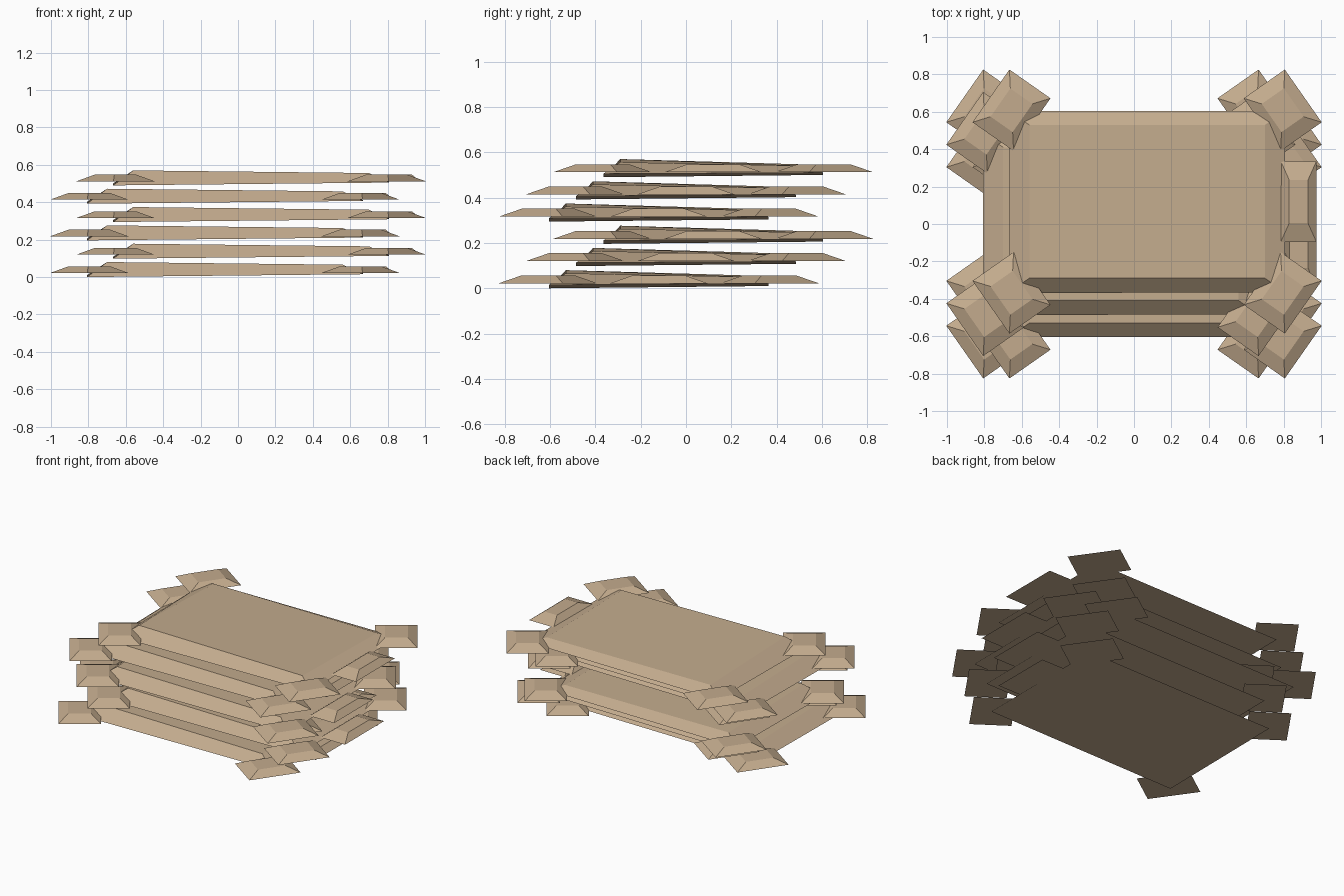
import bpy
import math
from mathutils import Matrix, Vector

cube = bpy.data.objects.get("Cube")
if cube:
    bpy.data.objects.remove(cube, do_unlink=True)

tan = bpy.data.materials.new("tan_stone")
tan.use_nodes = True
color = (0.55, 0.41, 0.27, 1)
tan.diffuse_color = color
tan.node_tree.nodes["Principled BSDF"].inputs["Base Color"].default_value = color

SIGNS = [(-1, -1), (1, -1), (1, 1), (-1, 1)]
FACES = [(3, 2, 1, 0), (4, 5, 6, 7)] + [(i, (i + 1) % 4, (i + 1) % 4 + 4, i + 4) for i in range(4)]


def bevelled_block(name, base, top, low, high, center, angle=0):
    """Block with sloping sides; low and high give a height for each corner."""
    verts = [Vector((sx * base[0], sy * base[1], z)) for (sx, sy), z in zip(SIGNS, low)]
    verts += [Vector((sx * top[0], sy * top[1], z)) for (sx, sy), z in zip(SIGNS, high)]
    place = Matrix.Translation(center) @ Matrix.Rotation(angle, 4, "Z")
    mesh = bpy.data.meshes.new(name)
    mesh.from_pydata([place @ v for v in verts], [], FACES)
    mesh.materials.append(tan)
    obj = bpy.data.objects.new(name, mesh)
    bpy.context.collection.objects.link(obj)
    return obj


LAYERS = 6
PITCH = 0.098
CORNER_NAMES = ["front_right", "front_left", "back_left", "back_right"]

for layer in range(LAYERS):
    # Alternating sideways shift, three-step shift in depth
    x = 0.07 * (1 if layer % 2 else -1)
    y = 0.12 * (layer % 3 - 1)
    z = PITCH * layer

    # Main slab, thickest at one front corner
    bevelled_block(f"slab_{layer}", (0.738, 0.485), (0.63, 0.41),
                   (0, 0.015, 0.02, 0.01), (0.08, 0.066, 0.05, 0.056), (x, y, z))

    # Four slanted corner blocks
    for name, (sx, sy) in zip(CORNER_NAMES, SIGNS):
        bevelled_block(f"{name}_corner_{layer}", (0.134, 0.172), (0.072, 0.092),
                       [0.022] * 4, [0.057] * 4,
                       (x + sx * 0.725, y + sy * 0.488, z), sx * sy * math.radians(35))

    # Single block on the left side
    bevelled_block(f"side_block_{layer}", (0.095, 0.215), (0.05, 0.115),
                   [0.022] * 4, [0.057] * 4, (x + 0.81, y, z))
